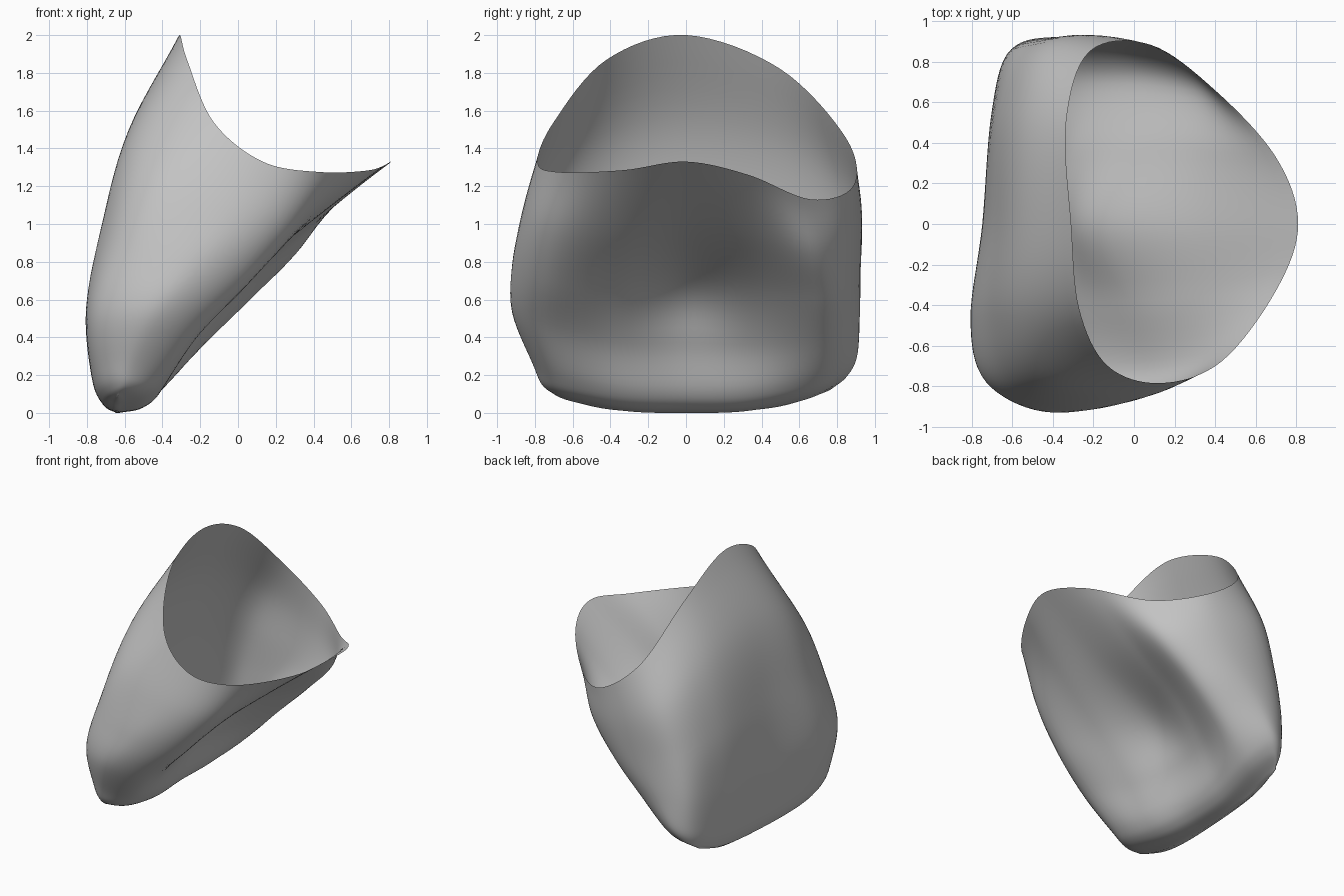
import bpy
import bmesh
from mathutils import Vector

cube = bpy.data.objects.get("Cube")
if cube:
    bpy.data.objects.remove(cube, do_unlink=True)

AROUND = 8    # subdivisions between stations around the shell
DOWN = 7      # subdivisions between sections from rim to tip
RIDGE_X = -0.64

# Stations run counter-clockwise from the middle of the +x side.
rim_z = [1.33, 1.26, 1.13, 1.2, 1.45, 1.82, 2.0, 1.87, 1.54, 1.33, 1.275, 1.285]
rim = [(.81, 0), (.7, .33), (.4, .66), (.08, .885), (-.22, .85), (-.335, .5),
       (-.31, 0), (-.27, -.42), (-.13, -.7), (.13, -.785), (.43, -.68), (.7, -.33)]
upper = [(.35, 0), (.34, .36), (.31, .69), (0, .9), (-.4, .895), (-.55, .55),
         (-.575, 0), (-.575, -.45), (-.43, -.78), (-.02, -.865), (.28, -.72), (.33, -.36)]
middle = [(-.18, 0), (-.07, .36), (.08, .72), (-.15, .905), (-.52, .88), (-.665, .55),
          (-.695, 0), (-.725, -.45), (-.61, -.8), (-.24, -.92), (.05, -.75), (-.05, -.38)]
lower = [(-.35, 0), (-.3, .36), (-.15, .73), (-.34, .91), (-.6, .86), (-.7, .55),
         (-.745, 0), (-.805, -.47), (-.73, -.78), (-.44, -.92), (-.2, -.76), (-.28, -.38)]
edge = [(-.43, 0), (-.41, .36), (-.35, .72), (-.47, .9), (-.63, .83), (-.7, .53),
        (-.74, 0), (-.775, -.44), (-.73, -.69), (-.57, -.81), (-.39, -.69), (-.4, -.35)]


def shrink(outline, fx, fy):
    """Draw an outline in towards the bottom ridge."""
    return [(RIDGE_X + (x - RIDGE_X) * fx, y * fy) for x, y in outline]


def section(outline, height):
    """Place an outline at a fraction of the rim height above the curved base."""
    points = []
    for (x, y), top in zip(outline, rim_z):
        base = 0.28 * abs(y) ** 3
        points.append(Vector((x, y, base + height * (top - base))))
    return points


def spline(points, steps, closed):
    """Smooth curve through all points."""
    n = len(points)

    def at(i):
        if closed:
            return points[i % n]
        if i < 0:
            return points[0] * 2 - points[1]
        if i >= n:
            return points[-1] * 2 - points[-2]
        return points[i]

    result = []
    for i in range(n if closed else n - 1):
        a, b, c, d = (at(i + k) for k in (-1, 0, 1, 2))
        for s in range(steps):
            t = s / steps
            result.append(0.5 * (2 * b + (c - a) * t
                                 + (2 * a - 5 * b + 4 * c - d) * t ** 2
                                 + (3 * b - a - 3 * c + d) * t ** 3))
    if not closed:
        result.append(points[-1].copy())
    return result


# Sections from the open rim down to the closed bottom ridge
sections = [section(rim, 1), section(upper, .75), section(middle, .5),
            section(lower, .28), section(edge, .09),
            section(shrink(edge, .6, .94), .02),
            section(shrink(edge, .06, .85), 0)]
rings = [spline(s, AROUND, True) for s in sections]
columns = [spline(list(c), DOWN, False) for c in zip(*rings)]

# Shell skin
bm = bmesh.new()
grid = [[bm.verts.new(p) for p in column] for column in columns]
for i, here in enumerate(grid):
    after = grid[(i + 1) % len(grid)]
    for j in range(len(here) - 1):
        bm.faces.new((here[j], here[j + 1], after[j + 1], after[j]))
tip = bm.faces.new([column[-1] for column in reversed(grid)])
bmesh.ops.triangulate(bm, faces=[tip])
lowest = min(v.co.z for v in bm.verts)
for v in bm.verts:
    v.co.z -= lowest
for f in bm.faces:
    f.smooth = True

mesh = bpy.data.meshes.new("crown_shell")
bm.to_mesh(mesh)
bm.free()
shell = bpy.data.objects.new("crown_shell", mesh)
bpy.context.collection.objects.link(shell)

# Plain grey material
grey = bpy.data.materials.new("light_grey")
grey.use_nodes = True
colour = (0.55, 0.55, 0.55, 1)
grey.diffuse_color = colour
grey.node_tree.nodes["Principled BSDF"].inputs["Base Color"].default_value = colour
mesh.materials.append(grey)
